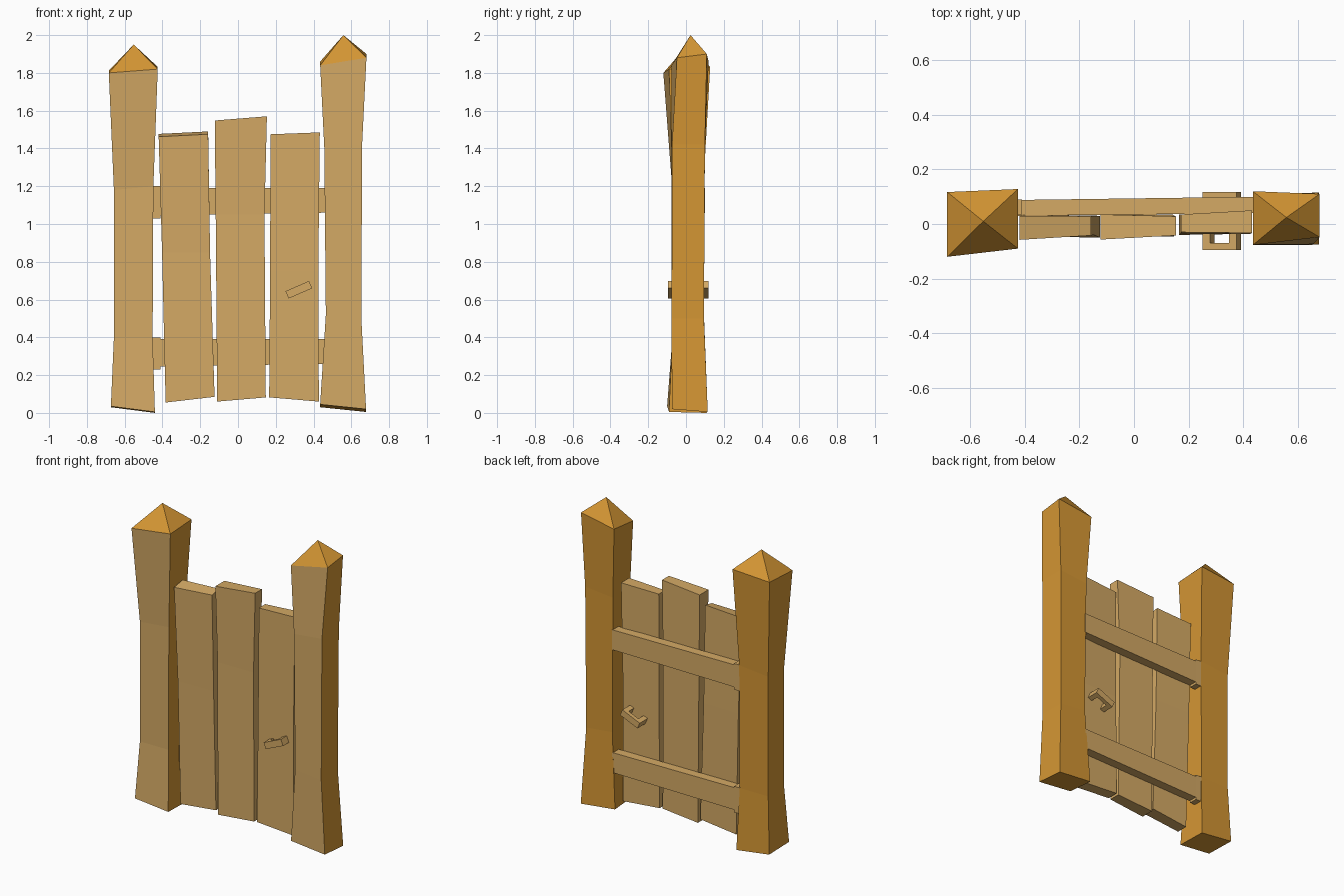
import bpy, bmesh, math
from mathutils import Matrix, Vector

if "Cube" in bpy.data.objects:
    bpy.data.objects.remove(bpy.data.objects["Cube"])


def material(name, rgb):
    m = bpy.data.materials.new(name)
    m.diffuse_color = (*rgb, 1)
    m.use_nodes = True
    m.node_tree.nodes["Principled BSDF"].inputs["Base Color"].default_value = m.diffuse_color
    return m


TAN = material("light wood", (0.66, 0.40, 0.13))
ORANGE = material("dark wood", (0.66, 0.305, 0.034))


def finish(name, bm, mats):
    bmesh.ops.recalc_face_normals(bm, faces=bm.faces)
    me = bpy.data.meshes.new(name)
    bm.to_mesh(me)
    bm.free()
    for m in mats:
        me.materials.append(m)
    ob = bpy.data.objects.new(name, me)
    bpy.context.collection.objects.link(ob)
    return ob


def loft(rings, tip=None):
    """Ring: x0, x1, front y (left, right), back y (left, right), z (left, right), back z lift."""
    bm = bmesh.new()
    loops = []
    for x0, x1, fl, fr, bl, br, zl, zr, dz in rings:
        pts = [(x0, fl, zl), (x1, fr, zr), (x1, br, zr + dz), (x0, bl, zl + dz)]
        loops.append([bm.verts.new(p) for p in pts])
    for a, b in zip(loops, loops[1:]):
        for i in range(4):
            j = (i + 1) % 4
            bm.faces.new((a[i], a[j], b[j], b[i]))
    bm.faces.new(loops[0][::-1])
    top = loops[-1]
    if tip:
        t = bm.verts.new(tip)
        for i in range(4):
            bm.faces.new((top[i], top[(i + 1) % 4], t))
    else:
        bm.faces.new(top)
    return bm


# Gate posts: dark wood with light front faces and pointed caps
posts = {
    "left_post": ([
        (-.673, -.44, -.10, -.09, .105, .11, .035, .005, -.005),
        (-.657, -.452, -.072, -.072, .092, .092, .40, .40, 0),
        (-.657, -.448, -.072, -.072, .092, .092, 1.18, 1.20, 0),
        (-.684, -.425, -.12, -.09, .117, .128, 1.80, 1.82, .012)], (-.552, .01, 1.95)),
    "right_post": ([
        (.435, .678, -.075, -.075, .11, .115, .045, .02, -.015),
        (.465, .653, -.076, -.076, .095, .095, .52, .50, 0),
        (.457, .657, -.076, -.074, .1, .1, 1.40, 1.42, 0),
        (.435, .68, -.077, -.048, .12, .11, 1.84, 1.88, .02)], (.558, .024, 2.0)),
}
for name, (rings, tip) in posts.items():
    ob = finish(name, loft(rings, tip), [ORANGE, TAN])
    for p in ob.data.polygons:
        if p.normal.y < -.8 and len(p.vertices) == 4:
            p.material_index = 1

# Three upright planks
planks = {
    "left_plank": [
        (-.383, -.124, -.045, -.05, .03, .03, .055, .085, 0),
        (-.402, -.148, -.045, -.04, .035, .03, .85, .85, 0),
        (-.42, -.158, -.058, -.042, .03, .028, 1.462, 1.475, .015)],
    "middle_plank": [
        (-.11, .147, -.05, -.045, .035, .03, .06, .082, 0),
        (-.118, .14, -.042, -.04, .035, .035, 1.05, 1.05, 0),
        (-.123, .153, -.057, -.042, .035, .028, 1.548, 1.57, 0)],
    "right_plank": [
        (.165, .428, -.04, -.035, .035, .04, .082, .06, 0),
        (.17, .425, -.036, -.036, .035, .04, .75, .75, 0),
        (.172, .433, -.03, -.033, .035, .05, 1.475, 1.485, 0)],
}
for name, rings in planks.items():
    finish(name, loft(rings), [TAN])


def box(bm, size, loc):
    bmesh.ops.create_cube(bm, size=1, matrix=Matrix.Translation(loc) @ Matrix.Diagonal((*size, 1)))


# Back rails with a hinge block at the left post
for label, z0, z1 in (("lower", .26, .39), ("upper", 1.06, 1.19)):
    finish(label + "_rail", loft([
        (-.425, .465, .03, .04, .088, .10, z0 - .015, z0, 0),
        (-.425, .465, .03, .04, .088, .10, z1, z1, 0)]), [TAN])
    bm = bmesh.new()
    box(bm, (.07, .055, .17), (-.445, .063, (z0 + z1) / 2 - .01))
    finish(label + "_hinge_block", bm, [TAN])

# Tilted bracket handles on both faces
turn = Matrix.Translation((.322, 0, .652)) @ Matrix.Rotation(-math.radians(23.5), 4, 'Y')
for label, outer, inner in (("front", -.096, -.03), ("back", .118, .035)):
    s = math.copysign(1, outer)
    bm = bmesh.new()
    box(bm, (.136, .026, .042), (0, outer - s * .013, 0))
    for x in (-.053, .053):
        box(bm, (.03, abs(outer - inner) - .02, .042), (x, (outer - s * .02 + inner) / 2, 0))
    bm.transform(turn)
    finish(label + "_handle", bm, [TAN])
